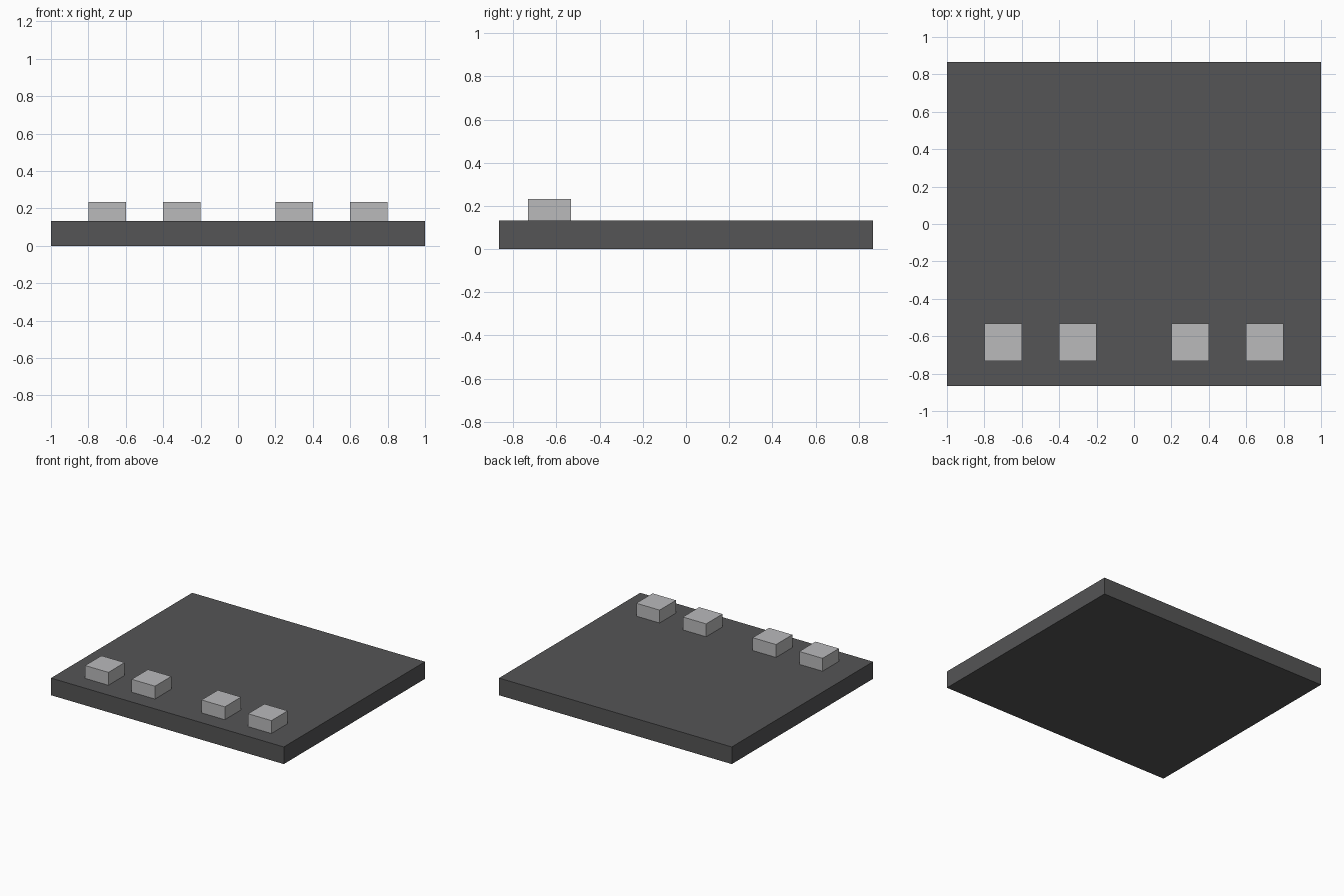
import bpy

default = bpy.data.objects.get("Cube")
if default:
    bpy.data.objects.remove(default, do_unlink=True)


def make_material(name, color):
    mat = bpy.data.materials.new(name)
    mat.use_nodes = True
    mat.diffuse_color = color
    mat.node_tree.nodes["Principled BSDF"].inputs["Base Color"].default_value = color
    return mat


def make_box(name, center, size, mat):
    bpy.ops.mesh.primitive_cube_add(size=1, location=center)
    box = bpy.context.object
    box.name = name
    box.scale = size
    bpy.ops.object.transform_apply(location=False, rotation=False, scale=True)
    box.data.materials.append(mat)
    return box


dark_grey = make_material("dark grey", (0.09, 0.09, 0.092, 1))
light_grey = make_material("light grey", (0.49, 0.49, 0.50, 1))

# Flat slab
BASE_H = 0.133
make_box("base_slab", (0, 0, BASE_H / 2), (2, 1.733, BASE_H), dark_grey)

# Two pairs of blocks along the front edge
BLOCK_H = 0.1
for side, sign in (("left", 1), ("right", -1)):
    for place, x in (("inner", 0.3), ("outer", 0.7)):
        make_box(f"{side}_{place}_block",
                 (sign * x, -0.633, BASE_H + BLOCK_H / 2),
                 (0.2, 0.2, BLOCK_H), light_grey)
